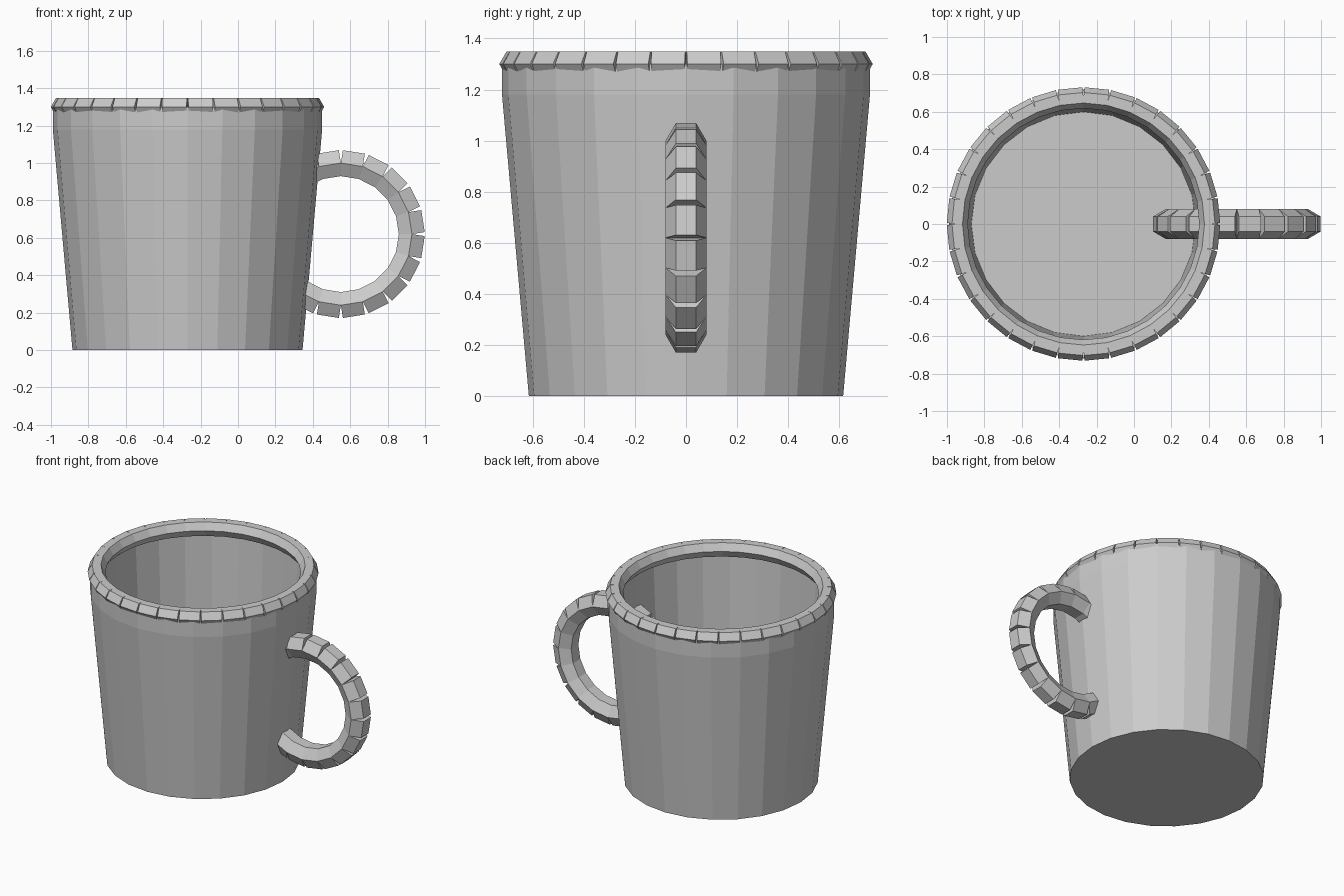
import bpy, bmesh
from math import sin, cos, pi
from mathutils import Matrix, Vector

if "Cube" in bpy.data.objects:
    bpy.data.objects.remove(bpy.data.objects["Cube"])

CUP_X = -0.27


def make_object(name, bm):
    bmesh.ops.recalc_face_normals(bm, faces=bm.faces)
    mesh = bpy.data.meshes.new(name)
    bm.to_mesh(mesh)
    bm.free()
    obj = bpy.data.objects.new(name, mesh)
    bpy.context.collection.objects.link(obj)
    return obj


def lathe(name, profile, sides):
    """Spin an (r, z) profile about z; both ends become flat caps."""
    bm = bmesh.new()
    rings = [[bm.verts.new((r * cos(2 * pi * i / sides), r * sin(2 * pi * i / sides), z))
              for i in range(sides)] for r, z in profile]
    for a, b in zip(rings, rings[1:]):
        for i in range(sides):
            j = (i + 1) % sides
            bm.faces.new((a[i], a[j], b[j], b[i]))
    bm.faces.new(rings[0])
    bm.faces.new(rings[-1])
    return make_object(name, bm)


def segmented_ring(name, radius, count, tube, vertex_outward):
    """Ring in the xy plane built of straight capped hexagonal pieces."""
    bm = bmesh.new()
    step = 2 * pi / count
    half = radius * sin(step / 2)
    mid = radius * cos(step / 2)
    for k in range(count):
        a = (k + 0.5) * step
        out = Vector((cos(a), sin(a), 0))
        along = Vector((-sin(a), cos(a), 0))
        up = Vector((0, 0, 1))
        u, v = (out, up) if vertex_outward else (up, out)
        ends = [[bm.verts.new(out * mid + along * s * half
                              + tube * (u * cos(i * pi / 3) + v * sin(i * pi / 3)))
                 for i in range(6)] for s in (-1, 1)]
        for i in range(6):
            j = (i + 1) % 6
            bm.faces.new((ends[0][i], ends[0][j], ends[1][j], ends[1][i]))
        for e in ends:
            bm.faces.new(e)
    return make_object(name, bm)


# Tapered cup wall with straight upper band, inner wall and floor
cup = lathe("cup_body", [(0.615, 0), (0.72, 1.18), (0.72, 1.30),
                         (0.665, 1.30), (0.60, 0.05)], 24)
cup.location.x = CUP_X

# Rim of short straight pieces
rim = segmented_ring("rim", 0.675, 32, 0.056, True)
rim.location = (CUP_X, 0, 1.30)

# Upright handle ring that passes through the wall
handle = segmented_ring("handle", 0.38, 20, 0.08, False)
handle.data.transform(Matrix.Rotation(pi / 2, 4, 'X'))
handle.location = (0.55, 0, 0.62)
